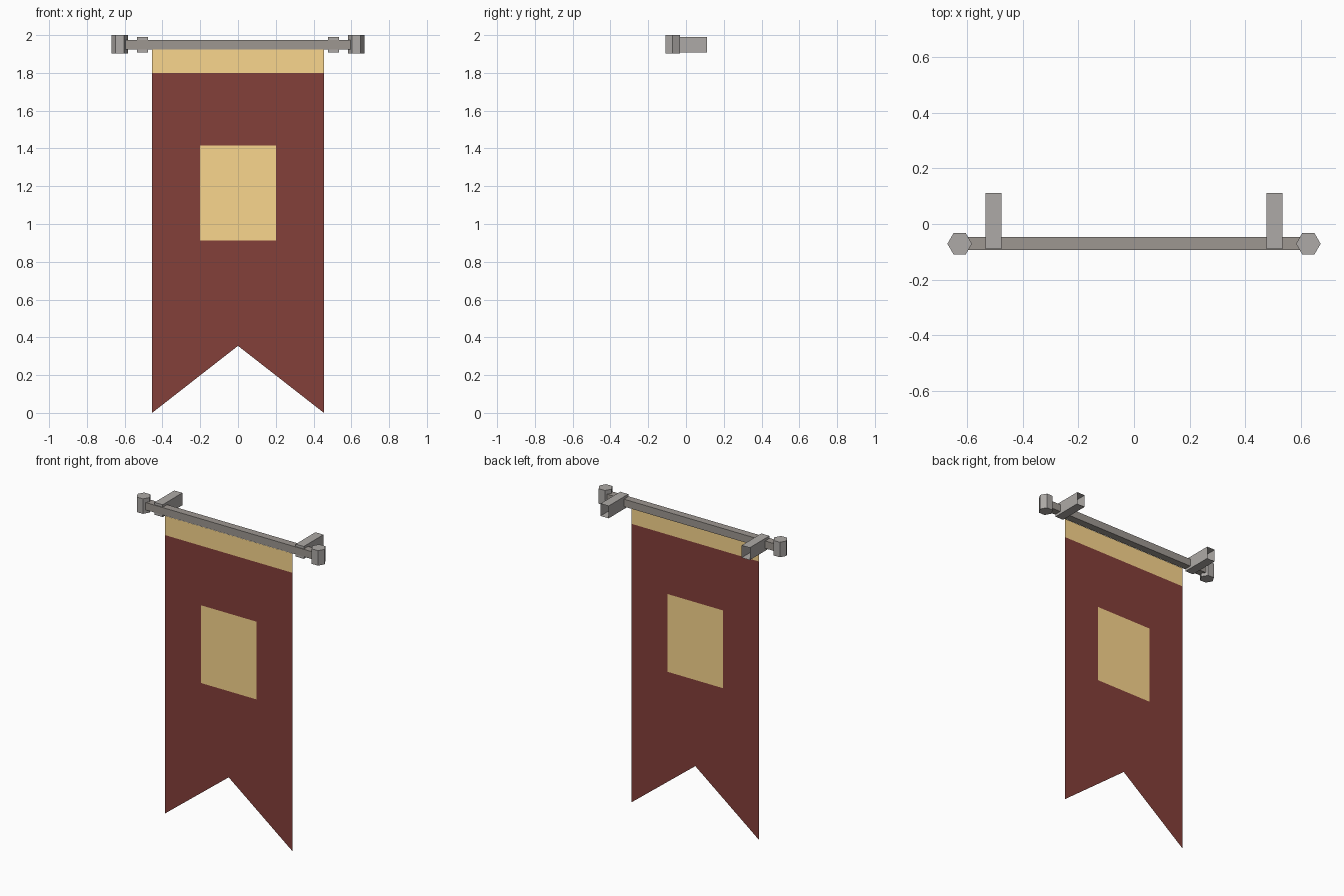
import bpy, bmesh
from math import pi
from mathutils import Matrix

if "Cube" in bpy.data.objects:
    bpy.data.objects.remove(bpy.data.objects["Cube"])

ROD_Y, ROD_Z = -0.07, 1.949
CLOTH_Y = -0.095          # cloth hangs off the front edge of the rod


def material(name, rgb):
    m = bpy.data.materials.new(name)
    m.diffuse_color = (*rgb, 1)
    m.use_nodes = True
    m.node_tree.nodes["Principled BSDF"].inputs["Base Color"].default_value = m.diffuse_color
    return m


red = material("red_cloth", (0.23, 0.05, 0.042))
gold = material("gold_cloth", (0.95, 0.67, 0.27))
wood = material("rod_grey", (0.34, 0.31, 0.285))
iron = material("iron_grey", (0.42, 0.40, 0.385))


def finish(name, bm, mat):
    me = bpy.data.meshes.new(name)
    bm.to_mesh(me)
    bm.free()
    ob = bpy.data.objects.new(name, me)
    bpy.context.collection.objects.link(ob)
    me.materials.append(mat)
    return ob


def sheet(name, polys, mat):
    """Flat cloth facing the front, from x,z outlines."""
    bm = bmesh.new()
    for poly in polys:
        bm.faces.new([bm.verts.new((x, CLOTH_Y, z)) for x, z in poly])
    bmesh.ops.remove_doubles(bm, verts=bm.verts, dist=1e-4)
    for f in bm.faces:
        f.normal_update()
        if f.normal.y > 0:
            f.normal_flip()
    return finish(name, bm, mat)


def box(name, lo, hi, mat, open_back=False):
    bm = bmesh.new()
    size = [b - a for a, b in zip(lo, hi)]
    mid = [(a + b) / 2 for a, b in zip(lo, hi)]
    bmesh.ops.create_cube(bm, size=1, matrix=Matrix.Translation(mid) @ Matrix.Diagonal((*size, 1)))
    if open_back:
        bm.normal_update()
        back = [f for f in bm.faces if f.normal.y > 0.9]
        bmesh.ops.delete(bm, geom=back, context='FACES')
    return finish(name, bm, mat)


def rect(w, z0, z1):
    return [(-w, z0), (w, z0), (w, z1), (-w, z1)]


# Swallowtail cloth: two mirrored halves around the emblem opening
half = [(0, 0.355), (0.455, 0), (0.455, 1.8), (0, 1.8),
        (0, 1.415), (0.2, 1.415), (0.2, 0.912), (0, 0.912)]
sheet("banner_cloth", [half, [(-x, z) for x, z in half]], red)

# Gold panels
sheet("emblem_panel", [rect(0.2, 0.912, 1.415)], gold)
sheet("top_band", [rect(0.455, 1.8, 1.925)], gold)

# Square hanging rod
box("hanging_rod", (-0.6, ROD_Y - 0.024, ROD_Z - 0.024),
    (0.6, ROD_Y + 0.024, ROD_Z + 0.024), wood)

for side, s in (("left", -1), ("right", 1)):
    # Wall bracket, open at the wall end
    x = s * 0.505
    box(f"wall_bracket_{side}", (x - 0.029, -0.09, 1.909), (x + 0.029, 0.111, 1.989), iron, open_back=True)
    # Hexagonal finial with points along x
    bm = bmesh.new()
    bmesh.ops.create_cone(bm, cap_ends=True, segments=6, radius1=0.044, radius2=0.044, depth=0.097,
                          matrix=Matrix.Translation((s * 0.626, ROD_Y - 0.001, 1.9515)) @ Matrix.Rotation(pi / 2, 4, 'Z'))
    finish(f"finial_{side}", bm, iron)
